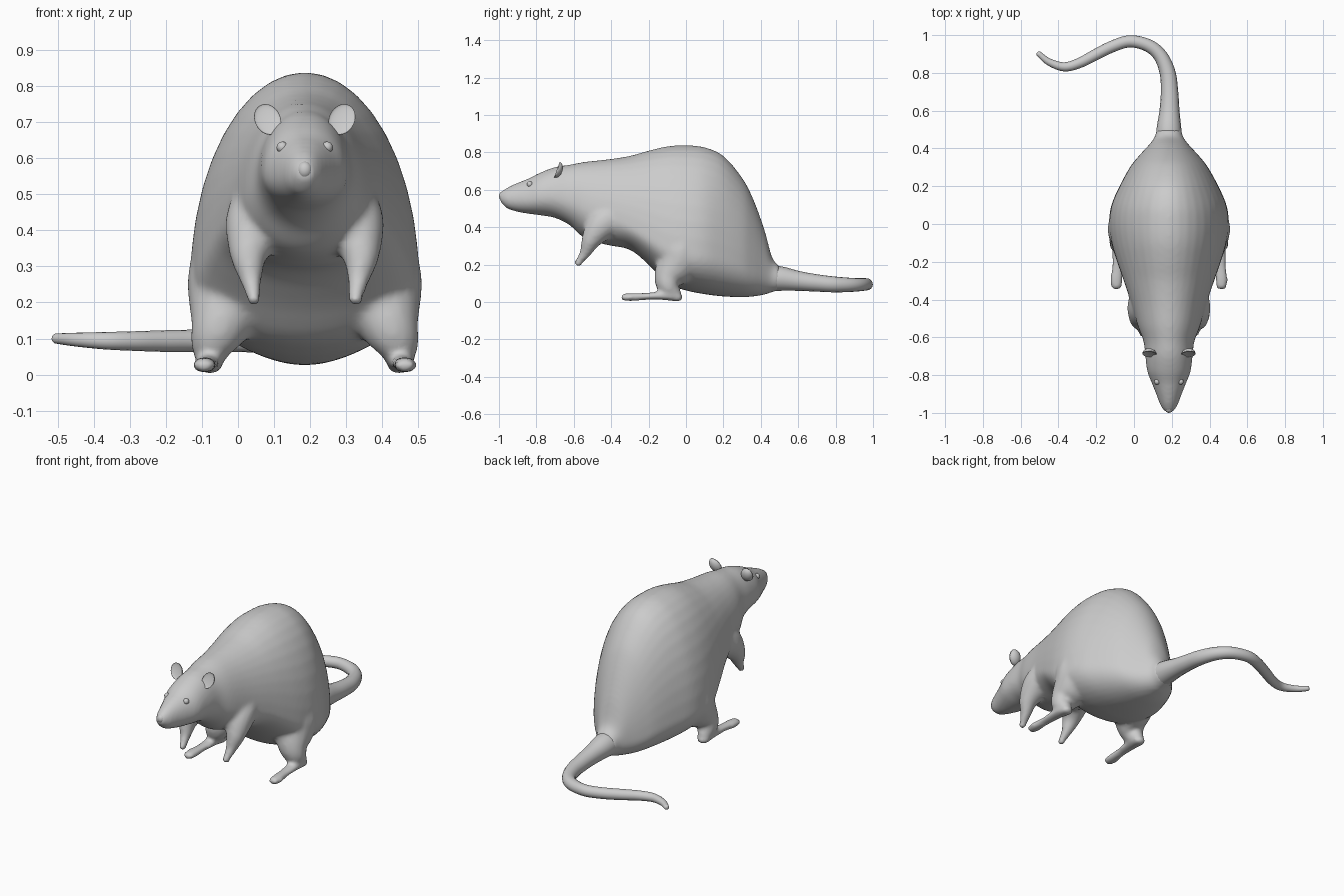
import bpy, bmesh, math
from mathutils import Vector, Matrix

if "Cube" in bpy.data.objects:
    bpy.data.objects.remove(bpy.data.objects["Cube"])

CX = 0.185          # symmetry plane of the animal
TAU = 2 * math.pi


def spline(rows, steps):
    """Catmull-Rom interpolation through rows of numbers."""
    out = []
    n = len(rows)
    for i in range(n - 1):
        p0, p1, p2, p3 = (rows[max(i - 1, 0)], rows[i], rows[i + 1], rows[min(i + 2, n - 1)])
        for s in range(steps):
            t = s / steps
            out.append([0.5 * (2 * b + (c - a) * t + (2 * a - 5 * b + 4 * c - d) * t * t
                               + (3 * b - a - 3 * c + d) * t ** 3)
                        for a, b, c, d in zip(p0, p1, p2, p3)])
    out.append(list(rows[-1]))
    return out


def skin(bm, rings):
    """Bridge rings of points into a closed skin."""
    loops = [[bm.verts.new(p) for p in r] for r in rings]
    n = len(loops[0])
    for a, b in zip(loops, loops[1:]):
        for i in range(n):
            j = (i + 1) % n
            bm.faces.new((a[i], a[j], b[j], b[i]))
    bm.faces.new(loops[0][::-1])
    bm.faces.new(loops[-1])


def tube(bm, path, ref, flat=1.0, steps=5, sides=16):
    """Round tube with rounded ends along x, y, z, radius rows."""
    rows = spline(path, steps)
    pts = [Vector(r[:3]) for r in rows]
    rings = []
    for i, r in enumerate(rows):
        t = (pts[min(i + 1, len(pts) - 1)] - pts[max(i - 1, 0)]).normalized()
        a = t.cross(Vector(ref)).normalized()
        b = a.cross(t)

        def ring(k, shift):
            return [pts[i] + t * shift * r[3] + r[3] * k * (a * flat * math.sin(TAU * j / sides)
                    + b * math.cos(TAU * j / sides)) for j in range(sides)]
        if i == 0:
            rings += [ring(0.3, -0.6), ring(0.75, -0.4)]
        rings.append(ring(1, 0))
        if i == len(rows) - 1:
            rings += [ring(0.8, 0.4), ring(0.35, 0.65)]
    skin(bm, rings)


def make(name, bm):
    bmesh.ops.recalc_face_normals(bm, faces=bm.faces)
    for f in bm.faces:
        f.smooth = True
    me = bpy.data.meshes.new(name)
    bm.to_mesh(me)
    bm.free()
    ob = bpy.data.objects.new(name, me)
    bpy.context.collection.objects.link(ob)
    return ob


# Trunk and head sections: y, top z, bottom z, half width, z of widest point
sections = [
    (-0.995, 0.585, 0.54, 0.022, 0.56), (-0.96, 0.61, 0.502, 0.045, 0.55),
    (-0.90, 0.638, 0.482, 0.068, 0.55), (-0.84, 0.662, 0.472, 0.092, 0.55),
    (-0.78, 0.692, 0.464, 0.115, 0.56), (-0.70, 0.722, 0.45, 0.125, 0.56),
    (-0.62, 0.735, 0.41, 0.135, 0.54), (-0.54, 0.75, 0.34, 0.165, 0.50),
    (-0.42, 0.763, 0.305, 0.20, 0.45), (-0.30, 0.782, 0.28, 0.24, 0.40),
    (-0.20, 0.81, 0.20, 0.275, 0.34), (-0.10, 0.833, 0.10, 0.305, 0.28),
    (0.0, 0.838, 0.062, 0.318, 0.25), (0.10, 0.828, 0.042, 0.305, 0.24),
    (0.20, 0.782, 0.03, 0.262, 0.22), (0.30, 0.665, 0.026, 0.207, 0.19),
    (0.36, 0.55, 0.03, 0.16, 0.16), (0.42, 0.385, 0.04, 0.105, 0.14),
    (0.46, 0.24, 0.053, 0.076, 0.13), (0.50, 0.192, 0.063, 0.066, 0.127)]
bm = bmesh.new()
rings = []
for y, top, bot, w, zm in spline(sections, 4):
    rings.append([(CX + w * math.cos(TAU * j / 40), y,
                   zm + ((top - zm) if j < 20 else (zm - bot)) * math.sin(TAU * j / 40))
                  for j in range(40)])
skin(bm, rings)

# Limbs, given as offset from the symmetry plane, y, z, radius
fore_leg = [(0.10, -0.36, 0.48, 0.10), (0.135, -0.45, 0.41, 0.088), (0.155, -0.505, 0.335, 0.055),
            (0.15, -0.535, 0.27, 0.033), (0.143, -0.565, 0.225, 0.022), (0.141, -0.58, 0.205, 0.021)]
hind_leg = [(0.185, -0.01, 0.32, 0.13), (0.205, -0.04, 0.22, 0.125), (0.238, -0.09, 0.13, 0.083),
            (0.258, -0.09, 0.08, 0.06), (0.262, -0.055, 0.04, 0.036)]
foot = [(0.262, -0.04, 0.024, 0.036), (0.268, -0.12, 0.034, 0.036),
        (0.272, -0.22, 0.03, 0.03), (0.278, -0.29, 0.027, 0.034), (0.278, -0.33, 0.026, 0.03)]
for side in (-1, 1):
    for limb, flat in ((fore_leg, 1), (hind_leg, 1), (foot, 0.65)):
        tube(bm, [(CX + side * o, y, z, r) for o, y, z, r in limb], (1, 0, 0), flat)

# Melt trunk and limbs into one soft skin
body = make("body_with_legs", bm)
fuse = body.modifiers.new("fuse", 'REMESH')
fuse.mode = 'VOXEL'
fuse.voxel_size = 0.011
fuse.use_smooth_shade = True
soften = body.modifiers.new("soften", 'SMOOTH')
soften.factor = 0.5
soften.iterations = 9

# Tail curling to one side
bm = bmesh.new()
tube(bm, [(CX, 0.42, 0.128, 0.07), (CX, 0.50, 0.126, 0.066), (0.188, 0.60, 0.113, 0.053),
          (0.188, 0.70, 0.102, 0.046), (0.178, 0.80, 0.094, 0.042), (0.14, 0.89, 0.092, 0.037),
          (0.075, 0.945, 0.094, 0.034), (-0.02, 0.967, 0.095, 0.032), (-0.11, 0.942, 0.094, 0.031),
          (-0.20, 0.898, 0.093, 0.03), (-0.29, 0.852, 0.093, 0.027), (-0.37, 0.832, 0.094, 0.024),
          (-0.45, 0.858, 0.097, 0.019), (-0.505, 0.902, 0.1, 0.014)], (0, 0, 1), steps=6)
make("tail", bm)

# Cupped ears and eyes
for side, label in ((-1, "left"), (1, "right")):
    bm = bmesh.new()
    bmesh.ops.create_uvsphere(bm, u_segments=24, v_segments=16, radius=1)
    for v in bm.verts:
        if v.co.y < 0:
            v.co.y *= -0.25
    tilt = Matrix.Rotation(math.radians(-20), 4, 'X') @ Matrix.Rotation(side * math.radians(22), 4, 'Y')
    place = Matrix.Translation((CX + side * 0.103, -0.69, 0.708)) @ tilt
    bm.transform(place @ Matrix.Diagonal((0.036, 0.03, 0.046, 1)))
    make(label + "_ear", bm)
    bm = bmesh.new()
    bmesh.ops.create_uvsphere(bm, u_segments=16, v_segments=10, radius=0.016)
    bm.transform(Matrix.Translation((CX + side * 0.062, -0.835, 0.63)))
    make(label + "_eye", bm)

# Nose tip
bm = bmesh.new()
bmesh.ops.create_uvsphere(bm, u_segments=16, v_segments=10, radius=1)
bm.transform(Matrix.Translation((CX, -0.98, 0.567)) @ Matrix.Diagonal((0.021, 0.02, 0.024, 1)))
make("nose", bm)
